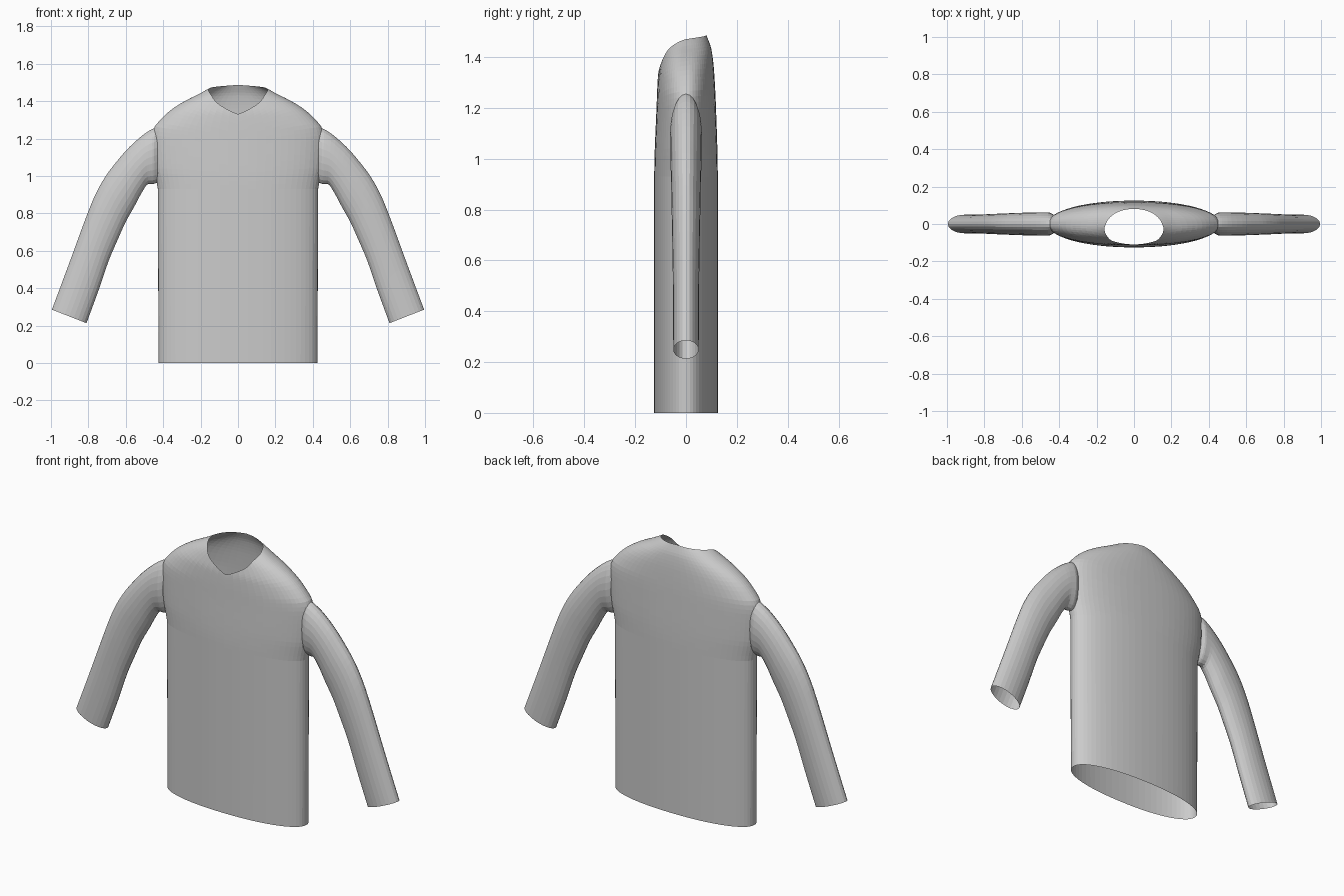
import bpy, bmesh, math

cube = bpy.data.objects.get("Cube")
if cube:
    bpy.data.objects.remove(cube, do_unlink=True)

# One plain cloth colour
cloth = bpy.data.materials.new("grey_cloth")
cloth.use_nodes = True
GREY = (0.6, 0.6, 0.6, 1)
cloth.diffuse_color = GREY
cloth.node_tree.nodes["Principled BSDF"].inputs["Base Color"].default_value = GREY


def sample(keys, t):
    """Smooth (monotone-friendly) interpolation through (t, value) keys."""
    if t <= keys[0][0]:
        return keys[0][1]
    for i in range(len(keys) - 1):
        (t0, v0), (t1, v1) = keys[i], keys[i + 1]
        if t <= t1:
            d = (v1 - v0) / (t1 - t0)

            def slope(j):
                if j == 0 or j == len(keys) - 1:
                    return d
                a = (keys[j][1] - keys[j-1][1]) / (keys[j][0] - keys[j-1][0])
                b = (keys[j+1][1] - keys[j][1]) / (keys[j+1][0] - keys[j][0])
                return 0 if a * b <= 0 else 2 * a * b / (a + b)
            u, h = (t - t0) / (t1 - t0), t1 - t0
            return (v0 * (1 + 2*u) * (1-u)**2 + v1 * u*u * (3 - 2*u)
                    + h * (slope(i) * u * (1-u)**2 - slope(i+1) * u*u * (1-u)))
    return keys[-1][1]


def loft(name, rings, keep=lambda c: True):
    """Skin closed rings into an open cloth tube."""
    bm = bmesh.new()
    rows = [[bm.verts.new(p) for p in ring] for ring in rings]
    n = len(rows[0])
    for a, b in zip(rows, rows[1:]):
        for j in range(n):
            k = (j + 1) % n
            bm.faces.new((a[j], a[k], b[k], b[j]))
    hidden = [f for f in bm.faces if not keep(f.calc_center_median())]
    bmesh.ops.delete(bm, geom=hidden, context='FACES')
    mesh = bpy.data.meshes.new(name)
    bm.to_mesh(mesh)
    bm.free()
    mesh.materials.append(cloth)
    obj = bpy.data.objects.new(name, mesh)
    bpy.context.collection.objects.link(obj)
    return obj


# Torso: half width, front depth and back depth by height
WIDTH = [(0, .425), (.9, .425), (.95, .432), (1.05, .452), (1.2, .46), (1.25, .452),
         (1.3, .415), (1.35, .362), (1.4, .285), (1.44, .205), (1.47, .15), (1.487, .11)]
FRONT = [(0, .125), (.93, .125), (1.2, .116), (1.33, .11), (1.38, .1),
         (1.43, .085), (1.47, .06), (1.487, .05)]
BACK = [(0, .125), (.93, .125), (1.2, .118), (1.35, .11), (1.43, .1), (1.487, .08)]
# Neckline height by angle, from the front point round to the back
NECK = [(-90, 1.33), (-74, 1.38), (-53, 1.43), (-25, 1.458), (0, 1.47), (90, 1.487)]
COLUMNS, ROWS, CHEST = 64, 26, .93


def torso_point(angle, z):
    c, s = math.cos(angle), math.sin(angle)
    depth = sample(BACK if s > 0 else FRONT, z)
    power = 0.92
    return (sample(WIDTH, z) * math.copysign(abs(c) ** power, c),
            depth * math.copysign(abs(s) ** power, s), z)


angles = [2 * math.pi * j / COLUMNS for j in range(COLUMNS)]
tops = [sample(NECK, math.degrees(math.asin(math.sin(a)))) for a in angles]
rings = [[torso_point(a, 0) for a in angles]]
for i in range(ROWS + 1):
    u = 1 - (1 - i / ROWS) ** 1.4
    rings.append([torso_point(a, CHEST + (top - CHEST) * u)
                  for a, top in zip(angles, tops)])

# Armholes are left open where the sleeves join
loft("torso", rings,
     lambda c: not (abs(c.x) > .435 and abs(c.y) < .035 and 1.0 < c.z < 1.2))

# Sleeve: outer (x, z), inner (x, z) and half depth at each station
SLEEVE = [(.43, 1.262, .43, .965, .05), (.46, 1.25, .455, .957, .062),
          (.50, 1.225, .48, .957, .062), (.58, 1.155, .515, .91, .061),
          (.65, 1.075, .555, .835, .06), (.71, .995, .60, .755, .058),
          (.765, .895, .645, .655, .056), (.81, .785, .69, .55, .054),
          (.90, .54, .745, .39, .051), (.995, .285, .81, .213, .05)]
SIDES, STEPS = 24, 27


def sleeve(name, side):
    tracks = [[(i, row[k]) for i, row in enumerate(SLEEVE)] for k in range(5)]
    rings = []
    for step in range(STEPS + 1):
        t = step * (len(SLEEVE) - 1) / STEPS
        ox, oz, ix, iz, d = [sample(track, t) for track in tracks]
        ring = []
        for j in range(SIDES):
            a = 2 * math.pi * j / SIDES
            c, s = math.cos(a), math.sin(a)
            ring.append((side * ((ox + ix) / 2 + c * (ox - ix) / 2), side * d * s,
                         (oz + iz) / 2 + c * (oz - iz) / 2))
        rings.append(ring)
    return loft(name, rings)


sleeve("left_sleeve", 1)
sleeve("right_sleeve", -1)
